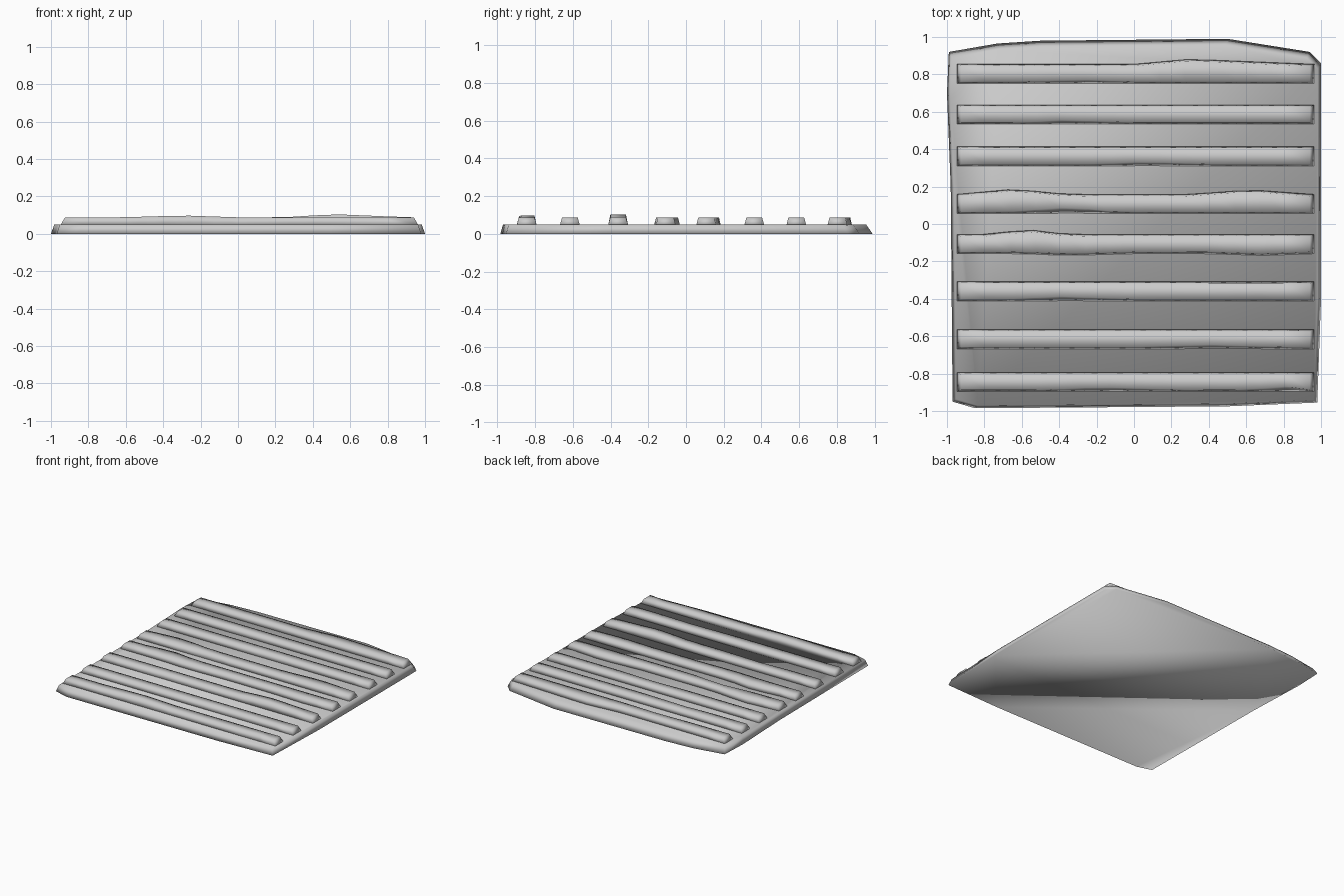
import bpy, bmesh

if "Cube" in bpy.data.objects:
    bpy.data.objects.remove(bpy.data.objects["Cube"])

def interp(points, x):
    """Piecewise linear offset; zero outside the listed points."""
    for (x0, v0), (x1, v1) in zip(points, points[1:]):
        if x0 <= x <= x1:
            return v0 + (v1 - v0) * (x - x0) / (x1 - x0)
    return 0.0

def loft(name, rings):
    """Closed solid from a list of equal-length rings, capped at both ends."""
    bm = bmesh.new()
    loops = [[bm.verts.new(p) for p in r] for r in rings]
    n = len(loops[0])
    for a, b in zip(loops, loops[1:]):
        for i in range(n):
            j = (i + 1) % n
            bm.faces.new((a[i], a[j], b[j], b[i]))
    bm.faces.new(loops[0])
    bm.faces.new(loops[-1])
    bmesh.ops.recalc_face_normals(bm, faces=bm.faces)
    for f in bm.faces:
        f.smooth = True
    mesh = bpy.data.meshes.new(name)
    bm.to_mesh(mesh)
    bm.free()
    obj = bpy.data.objects.new(name, mesh)
    bpy.context.collection.objects.link(obj)
    return obj

# Soil slab: irregular outline, walls leaning inward
outline = [(-0.97, -0.95), (-0.85, -0.985), (0.5, -0.975), (0.98, -0.955),
           (1.0, -0.4), (1.0, 0.86), (0.94, 0.92), (0.5, 0.99),
           (-0.5, 0.98), (-0.73, 0.965), (-0.99, 0.92), (-1.0, 0.7),
           (-0.98, 0.2)]
bottom = [(x, y, 0.0) for x, y in outline]
top = [(x * 0.982, y * (0.965 if y > 0 else 0.985), 0.05) for x, y in outline]
loft("soil_slab", [bottom, top])

# Ridges: centre y, bumps of the back edge, front edge and crest height
ridges = [
    (0.803, [(0, 0), (0.3, 0.033), (0.96, 0)], [(-0.6, 0), (-0.3, 0.01), (0, 0)], []),
    (0.585, [], [(-0.6, 0), (-0.4, 0.012), (0, 0)], []),
    (0.362, [], [(-0.2, 0), (0.05, 0.012), (0.4, 0)], []),
    (0.107, [(-0.95, 0), (-0.64, 0.035), (-0.36, 0), (0.3, 0), (0.63, 0.03), (0.96, 0)],
     [(-0.7, 0), (-0.36, 0.025), (-0.1, 0)], []),
    (-0.107, [(-0.8, 0), (-0.57, 0.032), (-0.36, 0)],
     [(-0.6, 0), (-0.36, -0.01), (0, 0), (0.4, 0), (0.7, -0.01), (0.96, 0)], []),
    (-0.36, [], [(-0.7, 0), (-0.4, 0.014), (0, 0)],
     [(0.25, 0), (0.52, 0.017), (0.95, 0)]),
    (-0.616, [], [(0, 0), (0.4, 0.012), (0.8, 0)], []),
    (-0.845, [], [(-0.5, 0), (-0.2, 0.014), (0.3, 0), (0.6, 0), (0.85, 0.02), (0.96, 0)],
     [(-0.64, 0), (-0.3, 0.01), (0, 0)]),
]
count = 15
half = 0.053
for k, (yc, back, front, lift) in enumerate(ridges):
    rings = []
    for i in range(count):
        x = -0.95 + 1.915 * i / (count - 1)
        xt = -0.925 + 1.865 * i / (count - 1)
        b, f, h = interp(back, x), interp(front, x), interp(lift, x)
        rings.append([(x, yc - half + min(f, 0), 0.045), (x, yc + half + 0.8 * b, 0.045),
                      (xt, yc + half * 0.78 + 0.85 * b, 0.088 + h),
                      (xt, yc - half * 0.78 + f, 0.088 + h)])
    loft(f"soil_ridge_{k + 1}", rings)
